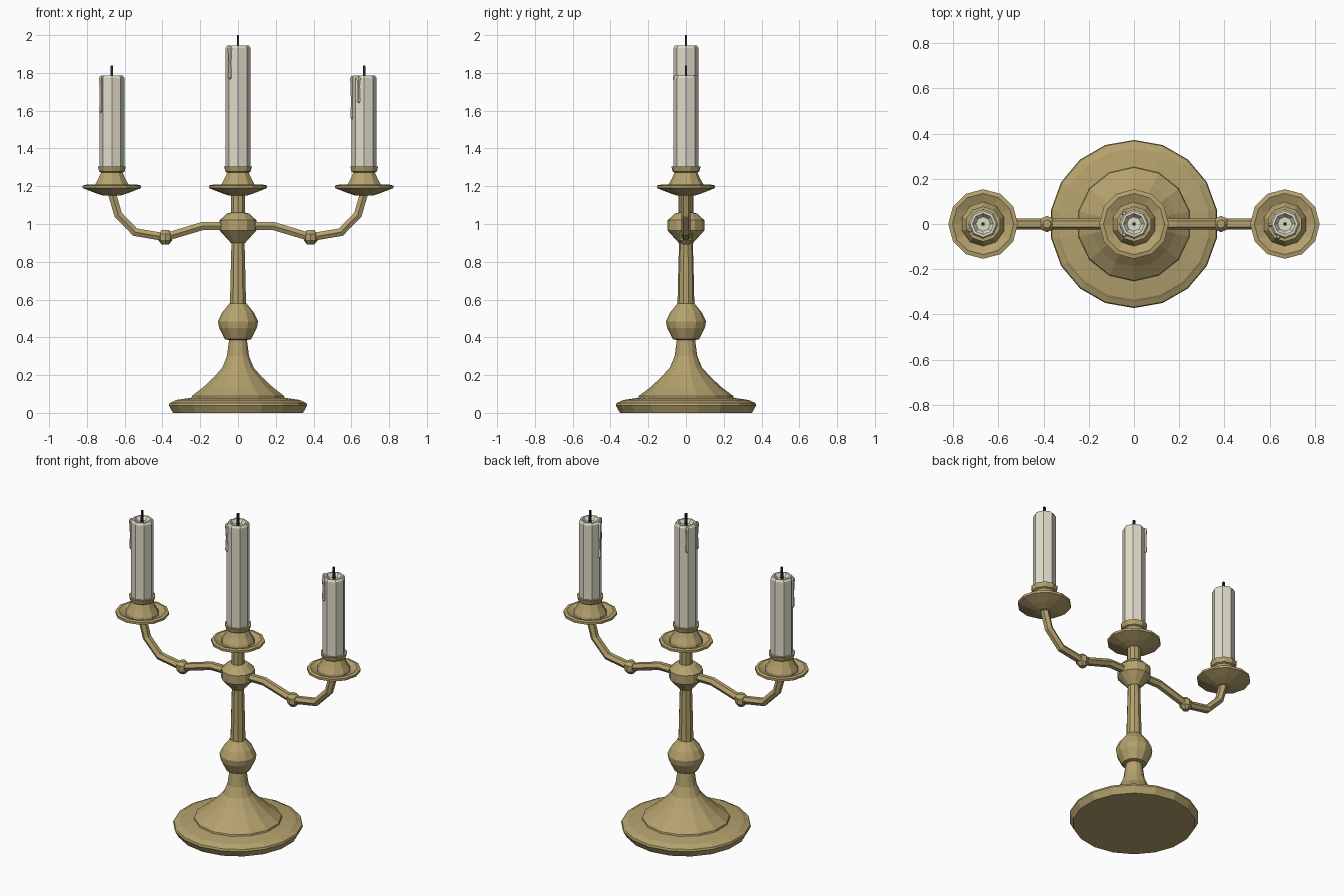
import bpy, bmesh, math
from mathutils import Vector, Matrix

if "Cube" in bpy.data.objects:
    bpy.data.objects.remove(bpy.data.objects["Cube"])


def material(name, rgb):
    m = bpy.data.materials.new(name)
    m.diffuse_color = (*rgb, 1)
    m.use_nodes = True
    m.node_tree.nodes["Principled BSDF"].inputs["Base Color"].default_value = m.diffuse_color
    return m


brass = material("aged_brass", (0.46, 0.36, 0.155))
wax = material("cream_wax", (0.75, 0.72, 0.59))
char = material("charred_wick", (0.022, 0.02, 0.018))


def finish(bm, name, mat):
    bmesh.ops.recalc_face_normals(bm, faces=bm.faces)
    me = bpy.data.meshes.new(name)
    bm.to_mesh(me)
    bm.free()
    me.materials.append(mat)
    ob = bpy.data.objects.new(name, me)
    bpy.context.collection.objects.link(ob)
    return ob


def skin(bm, rings):
    """Bridge a list of vertex rings and cap both ends."""
    n = len(rings[0])
    for a, b in zip(rings, rings[1:]):
        for i in range(n):
            j = (i + 1) % n
            bm.faces.new((a[i], a[j], b[j], b[i]))
    bm.faces.new(rings[0])
    bm.faces.new(rings[-1])


def lathe(name, profile, sides, mat, x=0, y=0, start=math.pi / 2):
    """Spin (radius, z) points around a vertical axis."""
    bm = bmesh.new()
    rings = []
    for r, z in profile:
        angles = [start + 2 * math.pi * i / sides for i in range(sides)]
        rings.append([bm.verts.new((x + r * math.cos(a), y + r * math.sin(a), z)) for a in angles])
    skin(bm, rings)
    return finish(bm, name, mat)


def tube(name, path, radius, sides, mat):
    """Sweep a polygon along a path lying in the XZ plane."""
    bm = bmesh.new()
    pts = [Vector((x, 0, z)) for x, z in path]
    rings = []
    for i, p in enumerate(pts):
        d_in = (p - pts[max(i - 1, 0)]).normalized()
        d_out = (pts[min(i + 1, len(pts) - 1)] - p).normalized()
        t = (d_in + d_out).normalized()
        side = Vector((0, 1, 0))
        up = side.cross(t)
        rings.append([bm.verts.new(p + radius * (math.cos(a) * side + math.sin(a) * up))
                      for a in (2 * math.pi * k / sides for k in range(sides))])
    skin(bm, rings)
    return finish(bm, name, mat)


# Foot: stepped rim, then the bell that sweeps up into the stem
lathe("foot_rim", [(0.35, 0), (0.372, 0.04), (0.368, 0.052), (0.345, 0.062),
                   (0.335, 0.068), (0.25, 0.08)], 18, brass)
lathe("foot_bell", [(0.255, 0.07), (0.25, 0.09), (0.19, 0.135), (0.13, 0.19), (0.085, 0.24),
                    (0.06, 0.30), (0.048, 0.39)], 14, brass)

# Stem with bulb and arm hub
lathe("stem", [(0.045, 0.36), (0.045, 0.55), (0.042, 0.70), (0.036, 0.92), (0.04, 1.0),
               (0.04, 1.17)], 10, brass)
lathe("stem_bulb", [(0.045, 0.385), (0.07, 0.39), (0.10, 0.45), (0.106, 0.485),
                    (0.085, 0.53), (0.045, 0.58)], 12, brass)
lathe("arm_hub", [(0.038, 0.90), (0.07, 0.935), (0.097, 0.965), (0.097, 1.02),
                  (0.06, 1.055), (0.04, 1.06)], 12, brass)

# Curved arms with a bead on each
arm_path = [(0.05, 0.99), (0.185, 0.99), (0.385, 0.93), (0.545, 0.957),
            (0.635, 1.05), (0.668, 1.165)]
for side, s in (("left", -1), ("right", 1)):
    tube(side + "_arm", [(s * x, z) for x, z in arm_path], 0.025, 6, brass)
    lathe(side + "_arm_bead", [(0.018, 0.891), (0.036, 0.912), (0.036, 0.948), (0.018, 0.968)],
          8, brass, x=s * 0.385)

# Drip pan, cup, candle, wick and wax runs for each light
# run: (angle in degrees, lower end z)
lights = (("left", -0.668, 1.785, ((205, 1.59),)),
          ("centre", 0, 1.945, ((228, 1.765), (132, 1.78))),
          ("right", 0.668, 1.785, ((182, 1.555), (242, 1.64))))
for label, x, top, runs in lights:
    lathe(label + "_drip_pan", [(0.045, 1.15), (0.09, 1.165), (0.154, 1.19), (0.154, 1.204),
                                (0.135, 1.208), (0.10, 1.193)], 12, brass, x)
    lathe(label + "_cup", [(0.10, 1.185), (0.095, 1.205), (0.075, 1.24), (0.06, 1.272),
                           (0.07, 1.277), (0.078, 1.305), (0.062, 1.305), (0.055, 1.29)],
          10, brass, x)
    lathe(label + "_candle", [(0.066, 1.28), (0.066, top - 0.012), (0.058, top),
                              (0.047, top), (0.032, top - 0.022)], 8, wax, x)
    lathe(label + "_wick", [(0.009, top - 0.03), (0.008, top + 0.055)], 4, char, x,
          start=math.pi / 4)
    for i, (deg, low) in enumerate(runs):
        a = math.radians(deg)
        lathe(f"{label}_wax_run_{i + 1}", [(0.004, low), (0.011, low + 0.012), (0.009, low + 0.05),
                                           (0.007, low + 0.09), (0.012, top - 0.012), (0.006, top - 0.002)],
              6, wax, x + 0.064 * math.cos(a), 0.064 * math.sin(a))
